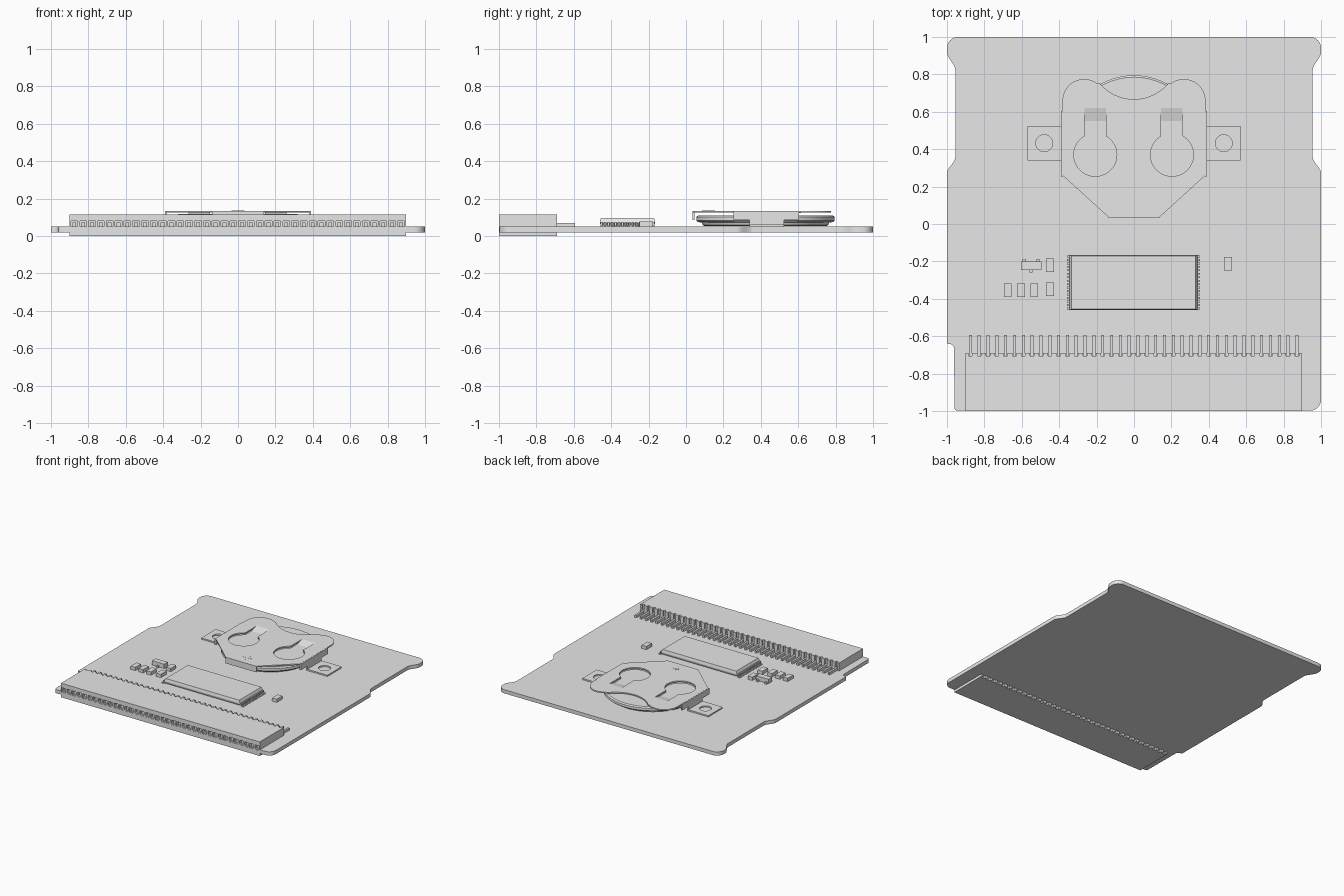
import bpy
import bmesh
from math import sin, cos, pi, radians

cube = bpy.data.objects.get("Cube")
if cube:
    bpy.data.objects.remove(cube, do_unlink=True)

grey = bpy.data.materials.new("plain_grey")
grey.use_nodes = True
grey.diffuse_color = (0.8, 0.8, 0.8, 1)
grey.node_tree.nodes["Principled BSDF"].inputs["Base Color"].default_value = (0.8, 0.8, 0.8, 1)


def finish(name, bm, smooth=False):
    bmesh.ops.recalc_face_normals(bm, faces=bm.faces)
    mesh = bpy.data.meshes.new(name)
    bm.to_mesh(mesh)
    bm.free()
    mesh.materials.append(grey)
    ob = bpy.data.objects.new(name, mesh)
    bpy.context.scene.collection.objects.link(ob)
    if smooth:
        bpy.ops.object.select_all(action='DESELECT')
        ob.select_set(True)
        bpy.context.view_layer.objects.active = ob
        bpy.ops.object.shade_smooth_by_angle(angle=radians(30))
    return ob


def boxes(name, items):
    """One object from boxes given as x0, x1, y0, y1, z0, z1."""
    bm = bmesh.new()
    for x0, x1, y0, y1, z0, z1 in items:
        for v in bmesh.ops.create_cube(bm, size=1)["verts"]:
            v.co = (x1 if v.co.x > 0 else x0, y1 if v.co.y > 0 else y0, z1 if v.co.z > 0 else z0)
    return finish(name, bm)


def arc(cx, cy, r, a0, a1, n=16):
    angles = [radians(a0 + (a1 - a0) * i / n) for i in range(n + 1)]
    return [(cx + r * cos(a), cy + r * sin(a)) for a in angles]


def s_curve(x0, y0, x1, y1, n=10):
    return [(x0 + (x1 - x0) * (1 - cos(pi * i / n)) / 2, y0 + (y1 - y0) * i / n)
            for i in range(n + 1)]


def mirrored(points):
    return [(-x, y) for x, y in reversed(points)]


def plate(name, outlines, z0, z1):
    """Flat plate; outlines after the first become holes."""
    curve = bpy.data.curves.new(name, 'CURVE')
    curve.dimensions = '2D'
    curve.fill_mode = 'BOTH'
    curve.extrude = (z1 - z0) / 2
    for points in outlines:
        spline = curve.splines.new('POLY')
        spline.points.add(len(points) - 1)
        for p, (x, y) in zip(spline.points, points):
            p.co = (x, y, 0, 1)
        spline.use_cyclic_u = True
    temp = bpy.data.objects.new(name + "_outline", curve)
    bpy.context.scene.collection.objects.link(temp)
    bpy.context.view_layer.update()
    graph = bpy.context.evaluated_depsgraph_get()
    mesh = bpy.data.meshes.new_from_object(temp.evaluated_get(graph))
    bm = bmesh.new()
    bm.from_mesh(mesh)
    bpy.data.objects.remove(temp, do_unlink=True)
    bpy.data.meshes.remove(mesh)
    bmesh.ops.remove_doubles(bm, verts=bm.verts, dist=0.0001)
    bmesh.ops.translate(bm, verts=bm.verts, vec=(0, 0, (z0 + z1) / 2))
    return finish(name, bm, True)


def lathe(name, profile, cx, cy, steps=64):
    bm = bmesh.new()
    verts = [bm.verts.new((cx + r, cy, z)) for r, z in profile]
    edges = [bm.edges.new(pair) for pair in zip(verts, verts[1:])]
    bmesh.ops.spin(bm, geom=verts + edges, cent=(cx, cy, 0), axis=(0, 0, 1),
                   angle=2 * pi, steps=steps)
    bmesh.ops.remove_doubles(bm, verts=bm.verts, dist=0.0001)
    return finish(name, bm, True)


# Circuit board with shoulders and a notched front corner
BOARD = 0.05
side = s_curve(1, 0.27, 0.955, 0.36) + s_curve(0.955, 0.82, 1, 0.92) + arc(0.94, 0.94, 0.06, 0, 90)
notch = arc(-0.985, -0.665, 0.023, 90, 0, 6) + arc(-0.945, -0.983, 0.015, 180, 270, 6)
board = arc(0.94, -0.938, 0.06, -90, 0) + side + mirrored(side) + [(-1, -0.64)] + notch
plate("circuit_board", [board], 0.02, BOARD)

# Edge connector with a row of sockets and slotted back
COUNT, PITCH = 38, 0.0472
xs = [(i - (COUNT - 1) / 2) * PITCH - 0.002 for i in range(COUNT)]
body = [(-0.9, 0.897, -1, -0.705, 0, 0.042),
        (-0.9, 0.897, -1, -0.705, 0.08, 0.115),
        (-0.9, 0.897, -0.93, -0.705, 0.042, 0.08)]


def gaps(half):
    """Spans between the openings along the row."""
    starts = [-0.9] + [x + half for x in xs]
    ends = [x - half for x in xs] + [0.897]
    return list(zip(starts, ends))


body += [(a, b, -1, -0.93, 0.042, 0.08) for a, b in gaps(0.018)]
body += [(a, b, -0.705, -0.69, 0, 0.115) for a, b in gaps(0.010)]
boxes("connector_body", body)
boxes("socket_contacts", [(x - 0.01, x + 0.01, -0.985, -0.92, 0.049, 0.073) for x in xs])
boxes("connector_leads", [(x - 0.008, x + 0.008, -0.71, -0.593, BOARD, 0.07) for x in xs])

# Memory chip: moulded body tapering away from its middle, leads at both ends
bm = bmesh.new()
rings = []
for inset, z in ((0.01, 0.056), (0, 0.07), (0, 0.076), (0.01, 0.096)):
    x0, x1, y0, y1 = -0.345 + inset, 0.34 - inset, -0.46 + inset / 2, -0.165 - inset / 2
    rings.append([bm.verts.new((x, y, z)) for x, y in ((x0, y0), (x1, y0), (x1, y1), (x0, y1))])
for low, high in zip(rings, rings[1:]):
    for i in range(4):
        j = (i + 1) % 4
        bm.faces.new((low[i], low[j], high[j], high[i]))
bm.faces.new(rings[0])
bm.faces.new(rings[-1])
finish("chip_body", bm)
leads = []
for i in range(16):
    y = -0.3125 + (i - 7.5) * 0.0186
    for s in (-1, 1):
        for a, b, z0, z1 in ((0.33, 0.354, 0.069, 0.076), (0.348, 0.356, BOARD, 0.076),
                             (0.35, 0.369, BOARD, 0.056)):
            x0, x1 = sorted((s * a - 0.002, s * b - 0.002))
            leads.append((x0, x1, y - 0.005, y + 0.005, z0, z1))
boxes("chip_leads", leads)

# Small surface parts
for i, (x, y) in enumerate(((-0.675, -0.355), (-0.604, -0.355), (-0.533, -0.355),
                            (-0.45, -0.348), (-0.45, -0.221), (0.503, -0.212))):
    boxes(f"small_part_{i + 1}", [(x - 0.021, x + 0.021, y - 0.036, y + 0.036, BOARD, 0.077)])
boxes("transistor_body", [(-0.605, -0.495, -0.246, -0.2, 0.054, 0.09)])
boxes("transistor_leads", [(x - 0.008, x + 0.008, min(-0.22, y), max(-0.22, y), BOARD, 0.066)
                           for x, y in ((-0.588, -0.187), (-0.512, -0.187), (-0.55, -0.259))])

# Coin battery with a stepped rim
lathe("coin_battery", [(0, 0.053), (0.325, 0.053), (0.335, 0.058), (0.34, 0.072), (0.362, 0.075),
                       (0.37, 0.082), (0.37, 0.102), (0.36, 0.11), (0, 0.11)], 0, 0.425)

# Battery clip: top plate with ears, a dip at the back and two keyhole openings
ear = [(0.14, 0.04), (0.382, 0.26)] + arc(0.267, 0.66, 0.115, 0, 125)
clip = ear + arc(0, 0.905, 0.238, -39, -141, 24) + mirrored(ear)


def keyhole(x, end):
    return arc(x, 0.37, 0.115, 120, 420, 36) + [(x + 0.0575, end), (x - 0.0575, end)]


CENTRES = (-0.207, 0.203)
plate("clip_top", [clip] + [keyhole(x, 0.62) for x in CENTRES], 0.125, 0.135)

# Sprung fingers that ramp down to the battery
for side_name, x in zip(("right", "left"), CENTRES):
    plate(f"clip_finger_{side_name}", [keyhole(x, 0.55)], 0.11, 0.119)
    ramp = boxes(f"clip_ramp_{side_name}", [(x - 0.0575, x + 0.0575, 0.55, 0.62, 0.11, 0.119)])
    for v in ramp.data.vertices:
        if v.co.y > 0.6:
            v.co.z += 0.016

# Clip front flap, side walls and soldering tabs
boxes("clip_front_flap", [(-0.14, 0.14, 0.036, 0.046, 0.085, 0.135)])
for side_name, s in (("right", -1), ("left", 1)):
    x0, x1 = sorted((s * 0.379, s * 0.389))
    boxes(f"clip_wall_{side_name}", [(x0, x1, 0.255, 0.605, 0.085, 0.134),
                                     (x0, x1, 0.34, 0.525, BOARD, 0.085)])
    a, b = s * 0.382, s * 0.57
    tab = [(a, 0.34), (b, 0.34), (b, 0.525), (a, 0.525)]
    plate(f"clip_tab_{side_name}", [tab, arc(s * 0.48, 0.432, 0.045, 0, 350, 35)], BOARD, 0.061)

# Polarity mark on the clip
boxes("polarity_mark", [(-0.035, 0.035, 0.117, 0.123, 0.134, 0.136),
                        (-0.003, 0.003, 0.085, 0.155, 0.134, 0.136)])
